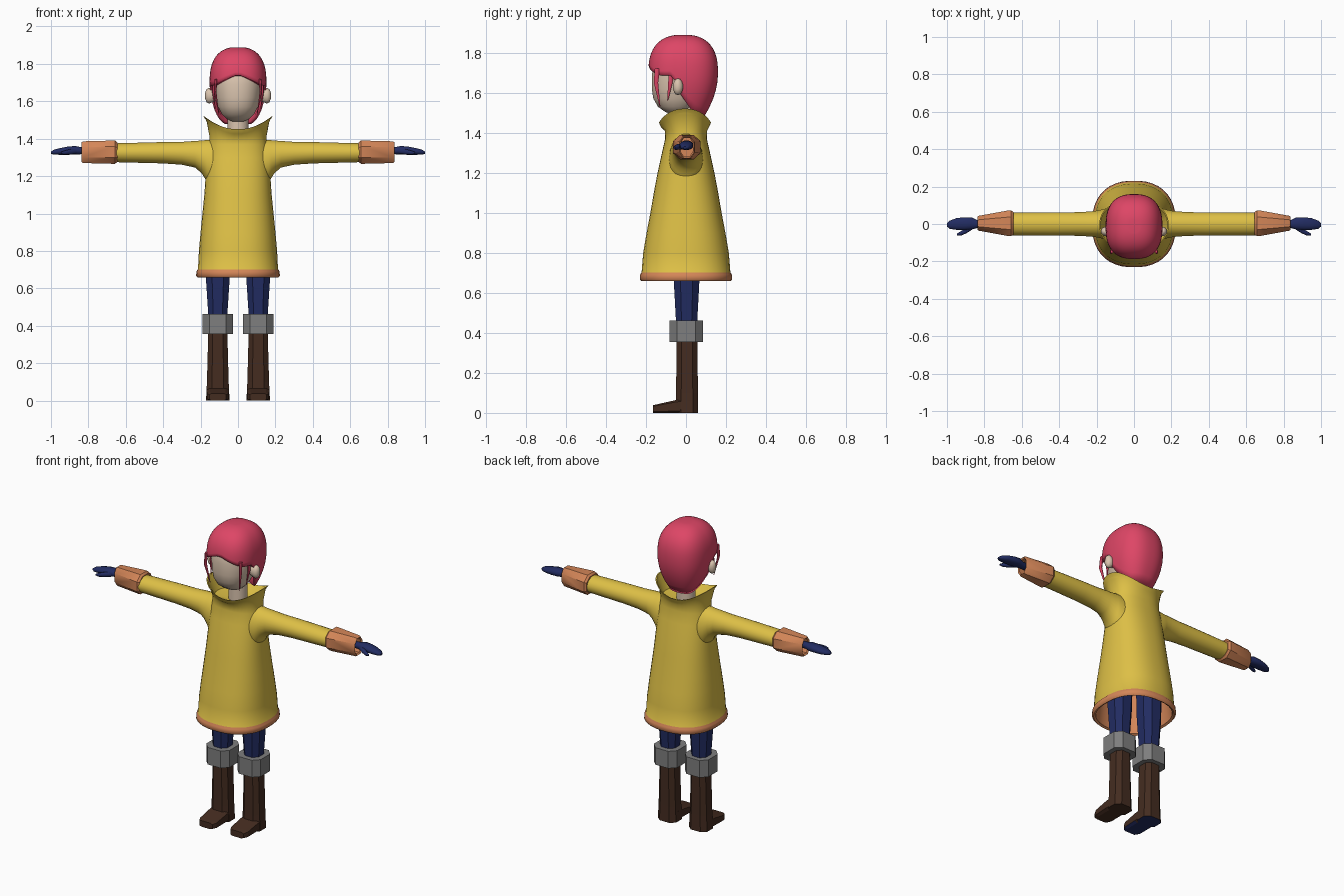
import bpy, bmesh, math
from mathutils import Vector

if "Cube" in bpy.data.objects:
    bpy.data.objects.remove(bpy.data.objects["Cube"])


def material(name, rgb):
    lin = [((c / 255 + 0.055) / 1.055) ** 2.4 for c in rgb] + [1]
    m = bpy.data.materials.new(name)
    m.use_nodes = True
    m.diffuse_color = lin
    m.node_tree.nodes["Principled BSDF"].inputs["Base Color"].default_value = lin
    return m


YELLOW = material("yellow_cloth", (222, 192, 70))
ORANGE = material("orange_trim", (212, 134, 88))
PINK = material("pink_hair", (222, 70, 102))
SKIN = material("skin", (218, 196, 174))
NAVY = material("navy_cloth", (34, 44, 98))
GREY = material("grey_band", (126, 126, 126))
BROWN = material("brown_leather", (68, 44, 32))


def ring(center, a, b, axis="z", n=24, e=2.0):
    """Superellipse ring: a and b are the half sizes across the axis."""
    pts = []
    k = 1 / math.cos(math.pi / n) ** (2 / e)
    for i in range(n):
        t = 2 * math.pi * (i + 0.5) / n
        c, s = math.cos(t), math.sin(t)
        u = a * k * math.copysign(abs(c) ** (2 / e), c)
        v = b * k * math.copysign(abs(s) ** (2 / e), s)
        off = {"z": (u, v, 0), "x": (0, u, v), "y": (u, 0, v)}[axis]
        pts.append(Vector(center) + Vector(off))
    return pts


def loft(name, rings, mats, rule=None, smooth=50, caps=(True, True), side=1):
    """Skin a list of rings; rule(ring_index) picks the material slot."""
    bm = bmesh.new()
    rows = [[bm.verts.new((p.x * side, p.y, p.z)) for p in r] for r in rings]
    n = len(rows[0])
    for j in range(len(rows) - 1):
        for i in range(n):
            k = (i + 1) % n
            f = bm.faces.new((rows[j][i], rows[j][k], rows[j + 1][k], rows[j + 1][i]))
            f.material_index = rule(j) if rule else 0
    if caps[0]:
        bm.faces.new(rows[0]).material_index = rule(0) if rule else 0
    if caps[1]:
        bm.faces.new(rows[-1]).material_index = rule(len(rows) - 2) if rule else 0
    bmesh.ops.recalc_face_normals(bm, faces=bm.faces)
    me = bpy.data.meshes.new(name)
    bm.to_mesh(me)
    bm.free()
    for m in mats:
        me.materials.append(m)
    ob = bpy.data.objects.new(name, me)
    bpy.context.collection.objects.link(ob)
    if smooth:
        bpy.ops.object.select_all(action="DESELECT")
        ob.select_set(True)
        bpy.context.view_layer.objects.active = ob
        bpy.ops.object.shade_smooth_by_angle(angle=math.radians(smooth))
    return ob


def interp(table, x):
    if x <= table[0][0]:
        return table[0][1]
    for (x0, y0), (x1, y1) in zip(table, table[1:]):
        if x <= x1:
            return y0 + (y1 - y0) * (x - x0) / (x1 - x0)
    return table[-1][1]


# Coat: orange lining and hem, yellow body, flared collar
N, E = 40, 2.35
lining = [(0.95, 0.17, 0.17), (0.8, 0.19, 0.195), (0.665, 0.203, 0.21)]
hem = [(0.658, 0.215, 0.222), (0.668, 0.224, 0.231), (0.692, 0.222, 0.229), (0.702, 0.214, 0.222)]
body = [(0.8, 0.209, 0.214), (0.9, 0.2, 0.197), (1.0, 0.19, 0.178), (1.1, 0.18, 0.161),
        (1.2, 0.173, 0.142), (1.3, 0.166, 0.12), (1.37, 0.156, 0.104), (1.41, 0.152, 0.106)]
coat = [ring((0, 0, z), a, b, n=N, e=E) for z, a, b in lining + hem + body]


def collar(a, b, drop):
    pts = ring((0, -0.005, 0), a, b, n=N, e=E)
    for p in pts:
        p.z = 1.45 - drop + 0.07 * (p.x / a) ** 2
    return pts


coat += [collar(0.168, 0.119, 0.025), collar(0.185, 0.13, 0), collar(0.179, 0.124, 0.001),
         ring((0, 0, 1.42), 0.14, 0.095, n=N, e=E), ring((0, 0, 1.41), 0.05, 0.05, n=N, e=E)]
trim_rows = len(lining) + len(hem) - 1
loft("coat", coat, [YELLOW, ORANGE], lambda j: 1 if j < trim_rows else 0)

# Head and neck
head = [(1.492, -0.05, 0.03, 0.025), (1.505, -0.05, 0.06, 0.055), (1.53, -0.05, 0.086, 0.09),
        (1.57, -0.045, 0.106, 0.118), (1.62, -0.04, 0.118, 0.131), (1.69, -0.035, 0.125, 0.135),
        (1.76, -0.03, 0.12, 0.13), (1.82, -0.02, 0.08, 0.09)]
loft("head", [ring((0, y, z), a, b, e=2.2) for z, y, a, b in head], [SKIN])
loft("neck", [ring((0, 0, z), 0.056, 0.052, n=12) for z in (1.38, 1.54)], [SKIN])

# Hair: dome whose rim is high at the parted fringe and low at the nape
RIM = [(-0.05, 1.685), (-0.02, 1.6), (0.03, 1.535), (0.08, 1.5), (0.13, 1.478)]


def hair_radius(z):
    if z > 1.7:
        return max(0, 1 - ((z - 1.7) / 0.19) ** 2.5) ** (1 / 2.5)
    return 1 - 0.4 * ((1.7 - z) / 0.22) ** 2


hair = []
plan = ring((0, 0, 0), 0.152, 0.174, n=56, e=2.5)
STEPS = 18
for j in range(STEPS):
    u = 1 - j / STEPS
    row = []
    for p in plan:
        rim = interp(RIM, p.y)
        if p.y < -0.05:
            rim = 1.742 - 0.057 * min(1, abs(p.x) / 0.13) ** 1.2
        z = 1.889 - (1.889 - rim) * u ** 2.2
        r = hair_radius(z)
        row.append(Vector((p.x * r, p.y * r - 0.014, z)))
    hair.append(row)
hair_ob = loft("hair", hair, [PINK], caps=(False, True))
shell = hair_ob.modifiers.new("thickness", "SOLIDIFY")
shell.thickness = 0.02
shell.offset = -1

for side, tag in ((1, "left"), (-1, "right")):
    # Ear and loose strands of hair
    ear = [(0.11, 0.02, 0.02), (0.13, 0.021, 0.032), (0.155, 0.025, 0.041),
           (0.168, 0.02, 0.034), (0.176, 0.008, 0.015)]
    loft(tag + "_ear", [ring((x, -0.04, 1.63), a, b, "x", 14) for x, a, b in ear], [SKIN], side=side)
    strands = [((0.118, -0.143), (0.122, -0.15), (0.102, -0.13), 1.53),
               ((0.128, -0.072), (0.132, -0.078), (0.122, -0.092), 1.56)]
    for k, (p0, p1, p2, low) in enumerate(strands):
        path = [(*p0, 1.72, 0.013), (*p1, 1.65, 0.011), (*p2, low, 0.002)]
        loft(f"{tag}_hair_strand_{k + 1}",
             [ring((x, y, z), r * 0.6, r, n=8) for x, y, z, r in path], [PINK], side=side)

    # Sleeve flaring into the shoulder
    sleeve = [(0.13, 1.26, 0.085, 0.135), (0.165, 1.28, 0.08, 0.114), (0.178, 1.291, 0.076, 0.101),
              (0.195, 1.303, 0.072, 0.087), (0.23, 1.317, 0.067, 0.071), (0.3, 1.322, 0.063, 0.061),
              (0.4, 1.325, 0.062, 0.057), (0.67, 1.325, 0.06, 0.05)]
    loft(tag + "_sleeve", [ring((x, 0, z), a, b, "x") for x, z, a, b in sleeve], [YELLOW], side=side)

    # Sleeve cuff, open at the wrist
    cuff = [(0.645, 0.06, 0.052), (0.657, 0.069, 0.062), (0.675, 0.068, 0.062), (0.828, 0.04, 0.058),
            (0.836, 0.036, 0.053), (0.828, 0.03, 0.046), (0.79, 0.03, 0.046)]
    loft(tag + "_cuff", [ring((x, 0.004, 1.328), a, b, "x", 8, 2.4) for x, a, b in cuff],
         [ORANGE], smooth=35, side=side)

    # Gloved hand with thumb
    palm = [(0.78, 0, 1.336, 0.02, 0.018), (0.84, 0, 1.336, 0.022, 0.019),
            (0.87, 0.003, 1.338, 0.033, 0.023), (0.91, 0.002, 1.336, 0.034, 0.022),
            (0.95, 0, 1.332, 0.031, 0.018), (0.985, -0.004, 1.328, 0.022, 0.013),
            (1.0, -0.005, 1.325, 0.009, 0.006)]
    thumb = [(0.86, -0.012, 1.333, 0.014, 0.014), (0.895, -0.035, 1.33, 0.014, 0.014),
             (0.925, -0.05, 1.326, 0.012, 0.011), (0.947, -0.057, 1.324, 0.005, 0.005)]
    for part, rows, n in (("hand", palm, 12), ("thumb", thumb, 8)):
        loft(f"{tag}_{part}", [ring((x, y, z), a, b, "x", n, 2.2) for x, y, z, a, b in rows],
             [NAVY], side=side)

    # Leg, knee band and boot, all faceted
    cx = 0.108
    leg = [(0.85, 0.068, 0.068), (0.66, 0.064, 0.064), (0.4, 0.047, 0.05)]
    loft(tag + "_leg", [ring((cx, 0.003, z), a, b, n=8, e=2.4) for z, a, b in leg],
         [NAVY], smooth=0, side=side)
    loft(tag + "_knee_band", [ring((cx, 0.002, z), 0.081, 0.084, n=8, e=3) for z in (0.355, 0.462)],
         [GREY], smooth=0, side=side)
    shaft = [(0.4, 0.05, 0.053), (0.1, 0.058, 0.054), (0, 0.063, 0.055)]
    toe = [(0.03, 0.037, 0.06, 0.037), (-0.05, 0.032, 0.06, 0.032),
           (-0.14, 0.022, 0.058, 0.022), (-0.165, 0.019, 0.045, 0.019)]
    boot = [loft(tag + "_boot_shaft", [ring((cx, 0.005, z), a, b, n=8, e=2.8) for z, a, b in shaft],
                 [BROWN, NAVY], smooth=0, side=side),
            loft(tag + "_boot_toe", [ring((cx, y, z), a, b, "y", 8, 5) for y, z, a, b in toe],
                 [BROWN, NAVY], smooth=0, side=side)]
    if side < 0:
        for ob in boot:
            for f in ob.data.polygons:
                f.material_index = 1 if f.normal.z < -0.9 else 0
